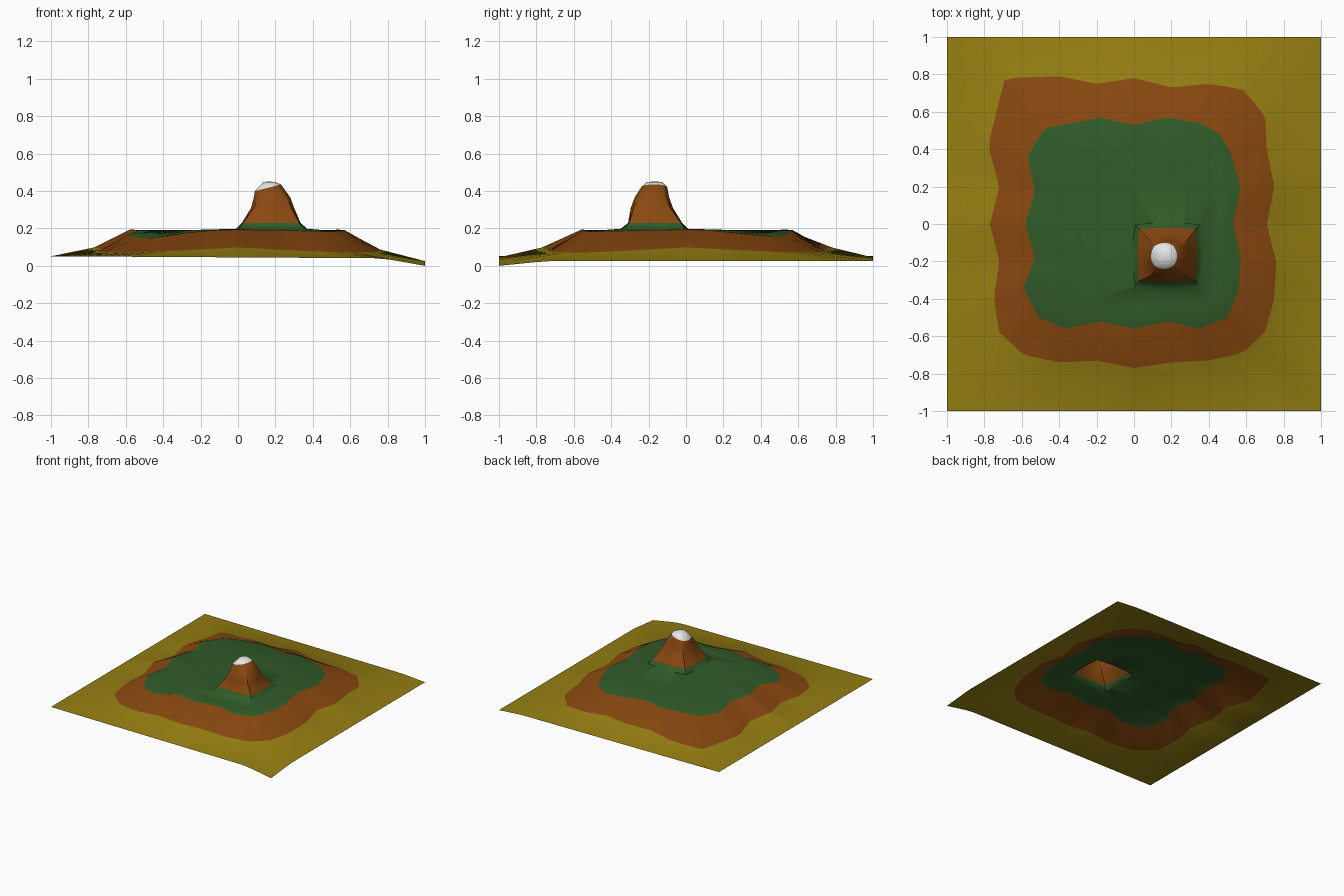
import bpy, bmesh, math

if "Cube" in bpy.data.objects:
    bpy.data.objects.remove(bpy.data.objects["Cube"])

N = 120  # points per ring (every 3 degrees, so square corners are exact)

def material(name, rgb):
    m = bpy.data.materials.new(name)
    m.diffuse_color = (*rgb, 1)
    m.use_nodes = True
    m.node_tree.nodes["Principled BSDF"].inputs["Base Color"].default_value = m.diffuse_color
    return m

# Wavy outlines of the lowland edge and the plateau edge, counter-clockwise
SLOPE_FOOT = [(.75, .2), (.71, .4), (.70, .58), (.58, .72), (.4, .75), (.2, .73), (0, .78),
              (-.2, .75), (-.4, .79), (-.69, .78), (-.78, .42), (-.72, .2), (-.77, 0),
              (-.72, -.2), (-.75, -.4), (-.72, -.58), (-.59, -.70), (-.4, -.74), (-.2, -.73),
              (0, -.77), (.2, -.74), (.4, -.73), (.58, -.69), (.70, -.58), (.75, -.4),
              (.76, -.2), (.71, 0)]
PLATEAU_RIM = [(.57, .2), (.52, .37), (.46, .48), (.35, .54), (.17, .57), (0, .53), (-.18, .57),
               (-.48, .51), (-.57, .36), (-.53, .18), (-.58, 0), (-.53, -.18), (-.59, -.34),
               (-.51, -.5), (-.36, -.56), (-.18, -.52), (0, -.56), (.18, -.52), (.35, -.56),
               (.5, -.5), (.56, -.35), (.57, -.18), (.53, 0)]

def outline(points):
    """Sample a star-shaped polygon along N rays from the origin."""
    ring = []
    for i in range(N):
        a = 2 * math.pi * i / N + 1e-6
        c, s = math.cos(a), math.sin(a)
        for (x0, y0), (x1, y1) in zip(points, points[1:] + points[:1]):
            k0, k1 = c * y0 - s * x0, c * y1 - s * x1
            if k0 <= 0 < k1:
                t = -k0 / (k1 - k0)
                ring.append((x0 + t * (x1 - x0), y0 + t * (y1 - y0)))
                break
    return ring

def box_ring(x0, x1, y0, y1, square=1.0):
    """Ring filling a box; square blends from ellipse (0) to rectangle (1)."""
    ring = []
    for i in range(N):
        a = 2 * math.pi * i / N
        c, s = math.cos(a), math.sin(a)
        k = 1 + square * (1 / max(abs(c), abs(s)) - 1)
        ring.append(((x0 + x1) / 2 + k * c * (x1 - x0) / 2,
                     (y0 + y1) / 2 + k * s * (y1 - y0) / 2))
    return ring

def edge_z(x, y):
    z = .045 - .006 * x - max(0, x - .8) * .07
    return z - max(0, x - .75) * max(0, -y - .75) * .4

def corner(x, y):
    return min(1, abs(x * y) / .27)

def rim_z(x, y):
    depth = .055 if x * y > 0 else .012
    return .193 - depth * corner(x, y) ** 2

def place(ring, height):
    return [(x, y, height(x, y)) for x, y in ring]

def flat(z):
    return lambda x, y: z

foot, rim = outline(SLOPE_FOOT), outline(PLATEAU_RIM)
skirt = box_ring(-.01, .37, -.35, .01, .7)
mid = [((a + c) / 2, (b + d) / 2) for (a, b), (c, d) in zip(rim, skirt)]

# Rings from the outer edge up to the summit, each with the colour of the band above it
YELLOW, BROWN, GREEN, WHITE = range(4)
rings = [
    (place(box_ring(-1, 1, -1, 1), edge_z), YELLOW),
    (place(foot, lambda x, y: .098 - .028 * min(1, abs(x * y) / .4)), BROWN),
    (place(rim, rim_z), GREEN),
    (place(mid, flat(.19)), GREEN),
    (place(skirt, flat(.198)), GREEN),
    (place(box_ring(.02, .335, -.31, -.02, .85), flat(.228)), BROWN),
    (place(box_ring(.07, .30, -.295, -.07, .5), flat(.31)), BROWN),
    (place(box_ring(.085, .28, -.275, -.09, .3), flat(.365)), BROWN),
    (place(box_ring(.09, .23, -.24, -.10, .1), lambda x, y: .40 + .25 * (x - .09)), WHITE),
    (place(box_ring(.135, .20, -.21, -.125, 0), flat(.447)), WHITE),
]

# Terrain sheet
bm = bmesh.new()
loops = [([bm.verts.new(p) for p in pts], col) for pts, col in rings]
for (lo, col), (hi, _) in zip(loops, loops[1:]):
    for i in range(N):
        j = (i + 1) % N
        bm.faces.new((lo[i], lo[j], hi[j], hi[i])).material_index = col
top, col = loops[-1]
peak = bm.verts.new((.167, -.168, .452))
for i in range(N):
    bm.faces.new((top[i], top[(i + 1) % N], peak)).material_index = col
mesh = bpy.data.meshes.new("mountain_terrain")
bm.to_mesh(mesh)
bm.free()

terrain = bpy.data.objects.new("mountain_terrain", mesh)
bpy.context.collection.objects.link(terrain)
for name, rgb in (("lowland_yellow", (.30, .21, .006)), ("rock_brown", (.25, .065, .005)),
                  ("grass_green", (.03, .105, .022)), ("snow_white", (.85, .85, .85))):
    mesh.materials.append(material(name, rgb))
bpy.context.view_layer.objects.active = terrain
terrain.select_set(True)
bpy.ops.object.shade_smooth_by_angle(angle=math.radians(45))
